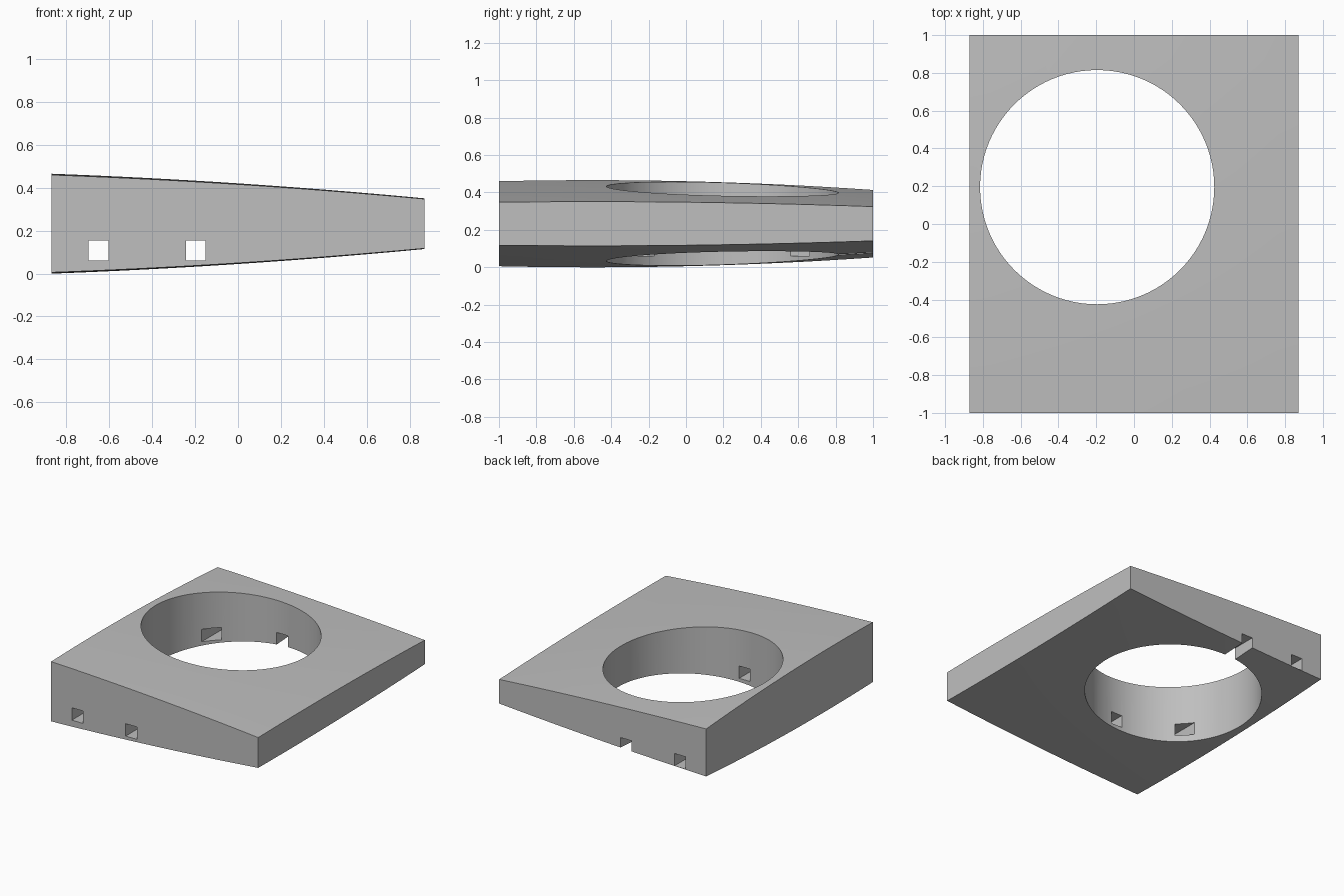
import bpy
import bmesh
import math

default = bpy.data.objects.get("Cube")
if default:
    bpy.data.objects.remove(default, do_unlink=True)

MID_Z = 0.2325
HALF_X = 0.87


def half_thickness(x, y):
    """Wedge that thins towards the left and the back, with gentle crowning."""
    return (0.188 - 0.066 * x - 0.0165 * x * x) * (1 - 0.1 * (y + 0.5) ** 2)


grey = bpy.data.materials.new("light_grey")
grey.use_nodes = True
colour = (0.52, 0.52, 0.52, 1)
grey.diffuse_color = colour
grey.node_tree.nodes["Principled BSDF"].inputs["Base Color"].default_value = colour

# Body: a grid pulled into a slab, both skins following the thickness rule
bm = bmesh.new()
bmesh.ops.create_grid(bm, x_segments=16, y_segments=16, size=1)
lower = list(bm.verts)
result = bmesh.ops.extrude_face_region(bm, geom=bm.faces[:], use_keep_orig=True)
upper = {v for v in result["geom"] if isinstance(v, bmesh.types.BMVert)}
for v in bm.verts:
    v.co.x *= HALF_X
    side = 1 if v in upper else -1
    v.co.z = MID_Z + side * half_thickness(v.co.x, v.co.y)
bmesh.ops.recalc_face_normals(bm, faces=bm.faces)
mesh = bpy.data.meshes.new("wedge_body")
bm.to_mesh(mesh)
bm.free()
mesh.materials.append(grey)
body = bpy.data.objects.new("wedge_body", mesh)
bpy.context.collection.objects.link(body)


def cut(cutter):
    """Subtract the cutter from the body, then discard it."""
    cutter.hide_render = True
    cutter.data.materials.append(grey)
    mod = body.modifiers.new("cut", "BOOLEAN")
    mod.operation = "DIFFERENCE"
    mod.solver = "EXACT"
    mod.object = cutter
    bpy.context.view_layer.objects.active = body
    bpy.ops.object.modifier_apply(modifier=mod.name)
    bpy.data.objects.remove(cutter, do_unlink=True)


# Large round opening
bpy.ops.mesh.primitive_cylinder_add(vertices=96, radius=0.62, depth=2,
                                    location=(-0.195, 0.195, MID_Z))
cut(bpy.context.object)

# Square channels running front to back
for x in (-0.65, -0.197):
    bpy.ops.mesh.primitive_cube_add(size=1, location=(x, 0, 0.108))
    channel = bpy.context.object
    channel.scale = (0.093, 2.4, 0.094)
    cut(channel)

bpy.ops.object.select_all(action="DESELECT")
body.select_set(True)
bpy.context.view_layer.objects.active = body
bpy.ops.object.shade_smooth_by_angle(angle=math.radians(30))
